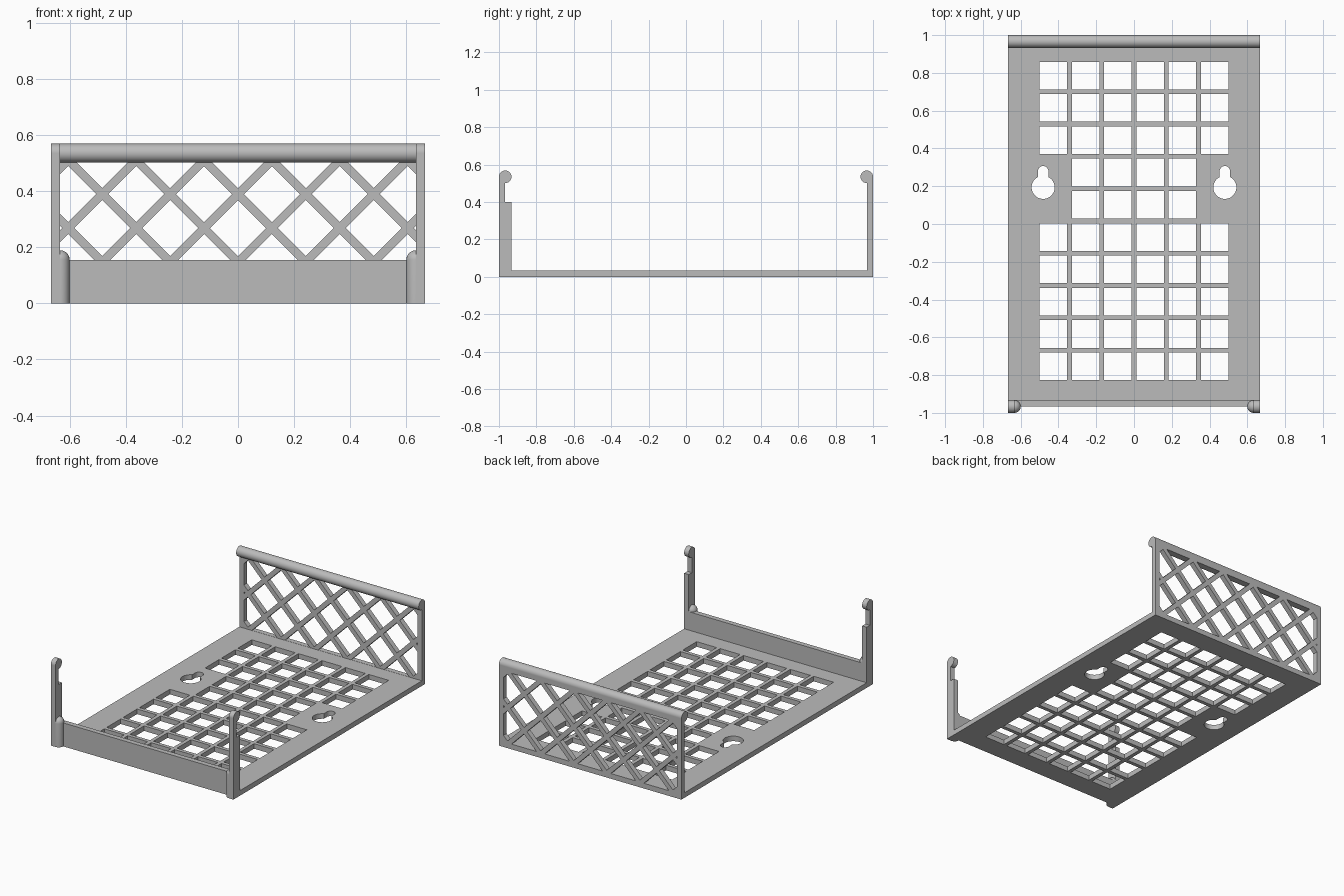
import bpy, bmesh, math
from mathutils import Matrix, Vector

if "Cube" in bpy.data.objects:
    bpy.data.objects.remove(bpy.data.objects["Cube"], do_unlink=True)

HALF_W, T = 0.667, 0.0335     # half width, sheet thickness
INNER = HALF_W - T
PITCH, HOLE = 0.171, 0.146    # grid spacing and opening size
TOP = 0.535                   # height of the rod centre

plastic = bpy.data.materials.new("grey plastic")
plastic.use_nodes = True
grey = (0.5, 0.5, 0.5, 1)
plastic.diffuse_color = grey
plastic.node_tree.nodes["Principled BSDF"].inputs["Base Color"].default_value = grey


def finish(name, bm, smooth=False):
    bmesh.ops.recalc_face_normals(bm, faces=bm.faces)
    mesh = bpy.data.meshes.new(name)
    bm.to_mesh(mesh)
    bm.free()
    mesh.materials.append(plastic)
    ob = bpy.data.objects.new(name, mesh)
    bpy.context.collection.objects.link(ob)
    bpy.ops.object.select_all(action='DESELECT')
    ob.select_set(True)
    bpy.context.view_layer.objects.active = ob
    if smooth:
        bpy.ops.object.shade_smooth_by_angle(angle=math.radians(35))
    return ob


def box(name, lo, hi):
    bm = bmesh.new()
    size = Vector(hi) - Vector(lo)
    mid = (Vector(hi) + Vector(lo)) / 2
    bmesh.ops.create_cube(bm, size=1, matrix=Matrix.Translation(mid) @ Matrix.Diagonal((*size, 1)))
    return finish(name, bm)


def rod(name, x0, x1, y):
    bm = bmesh.new()
    place = Matrix.Translation(((x0 + x1) / 2, y, TOP)) @ Matrix.Rotation(math.pi / 2, 4, 'Y')
    bmesh.ops.create_cone(bm, cap_ends=True, segments=48, radius1=T, radius2=T,
                          depth=abs(x1 - x0), matrix=place)
    return finish(name, bm, True)


def add_face(bm, points):
    bm.faces.new([bm.verts.new(p) for p in points])


def extrude(bm, offset):
    out = bmesh.ops.extrude_face_region(bm, geom=bm.faces[:])
    bmesh.ops.translate(bm, vec=offset, verts=[g for g in out["geom"] if isinstance(g, bmesh.types.BMVert)])


def cut(ob, bm):
    cutter = finish("cutter", bm)
    cutter.hide_render = True
    mod = ob.modifiers.new("openings", 'BOOLEAN')
    mod.operation, mod.solver, mod.object = 'DIFFERENCE', 'EXACT', cutter
    bpy.context.view_layer.objects.active = ob
    bpy.ops.object.modifier_apply(modifier=mod.name)
    bpy.data.objects.remove(cutter, do_unlink=True)


# Floor with square openings and two keyholes
floor = box("floor", (-HALF_W, -1 + T, 0), (HALF_W, 1, T))
bm = bmesh.new()
h = HOLE / 2
for row in range(10):
    for col in range(6):
        if row in (5, 6) and col in (0, 5):
            continue      # solid area around the keyholes
        x, y = (col - 2.5) * PITCH, 0.016 + (row - 4.5) * PITCH
        add_face(bm, [(x + a * h, y + b * h, -0.1) for a, b in ((-1, -1), (1, -1), (1, 1), (-1, 1))])
big, small = 0.061, 0.028
neck = math.acos(small / big)
for side in (-1, 1):
    cx, cy = side * 0.481, 0.194
    outline = []
    for i in range(41):
        a = math.pi - neck + i / 40 * (math.pi + 2 * neck)
        outline.append((cx + big * math.cos(a), cy + big * math.sin(a), -0.1))
    for i in range(17):
        a = math.pi * i / 16
        outline.append((cx + small * math.cos(a), cy + 0.085 + small * math.sin(a), -0.1))
    add_face(bm, outline)
extrude(bm, (0, 0, 0.3))
cut(floor, bm)

# Back wall with diamond lattice openings, clipped to the frame
wall = box("back_wall", (-HALF_W, 1 - T, T), (HALF_W, 1, TOP))
bm = bmesh.new()
step = PITCH / math.sqrt(2)
tip = (PITCH - 0.030) / math.sqrt(2)
mid_z = 0.268
for i in range(-6, 7):
    for k in range(-3, 4):
        if (i + k) % 2 == 0:
            x, z = i * step, mid_z + k * step
            add_face(bm, [(x + a * tip, 0.9, z + b * tip) for a, b in ((-1, 0), (0, -1), (1, 0), (0, 1))])
for point, normal in (((INNER, 0, 0), (1, 0, 0)), ((-INNER, 0, 0), (-1, 0, 0)),
                      ((0, 0, TOP - T), (0, 0, 1)), ((0, 0, T + 0.001), (0, 0, -1))):
    bmesh.ops.bisect_plane(bm, geom=bm.verts[:] + bm.edges[:] + bm.faces[:],
                           plane_co=point, plane_no=normal, clear_outer=True)
extrude(bm, (0, 0.2, 0))
cut(wall, bm)
rod("back_rod", -HALF_W, HALF_W, 1 - T)

# Low front lip
box("front_lip", (-HALF_W, -1 + T, T), (HALF_W, -1 + 2 * T, 0.155))

# Front corner posts: stepped arm, hook bead and domed pillar
for side, label in ((1, "left"), (-1, "right")):
    bm = bmesh.new()
    profile = [(-1, 0), (-1 + 2 * T, 0), (-1 + 2 * T, 0.4), (-1 + T, 0.4), (-1 + T, TOP), (-1, TOP)]
    add_face(bm, [(side * INNER, y, z) for y, z in profile])
    extrude(bm, (side * T, 0, 0))
    finish("front_arm_" + label, bm)
    rod("front_hook_" + label, side * INNER, side * HALF_W, -1 + T)

    bm = bmesh.new()
    dome = [(T * math.cos(a), 0.155 + T * math.sin(a)) for a in (math.pi / 2 * i / 10 for i in range(11))]
    verts = [bm.verts.new((r, 0, z)) for r, z in [(0, 0), (T, 0)] + dome]
    edges = [bm.edges.new(pair) for pair in zip(verts, verts[1:])]
    bmesh.ops.spin(bm, geom=verts + edges, cent=(0, 0, 0), axis=(0, 0, 1),
                   angle=2 * math.pi, steps=40)
    bmesh.ops.remove_doubles(bm, verts=bm.verts, dist=0.0001)
    bmesh.ops.translate(bm, vec=(side * INNER, -1 + T, 0), verts=bm.verts)
    finish("front_pillar_" + label, bm, True)
